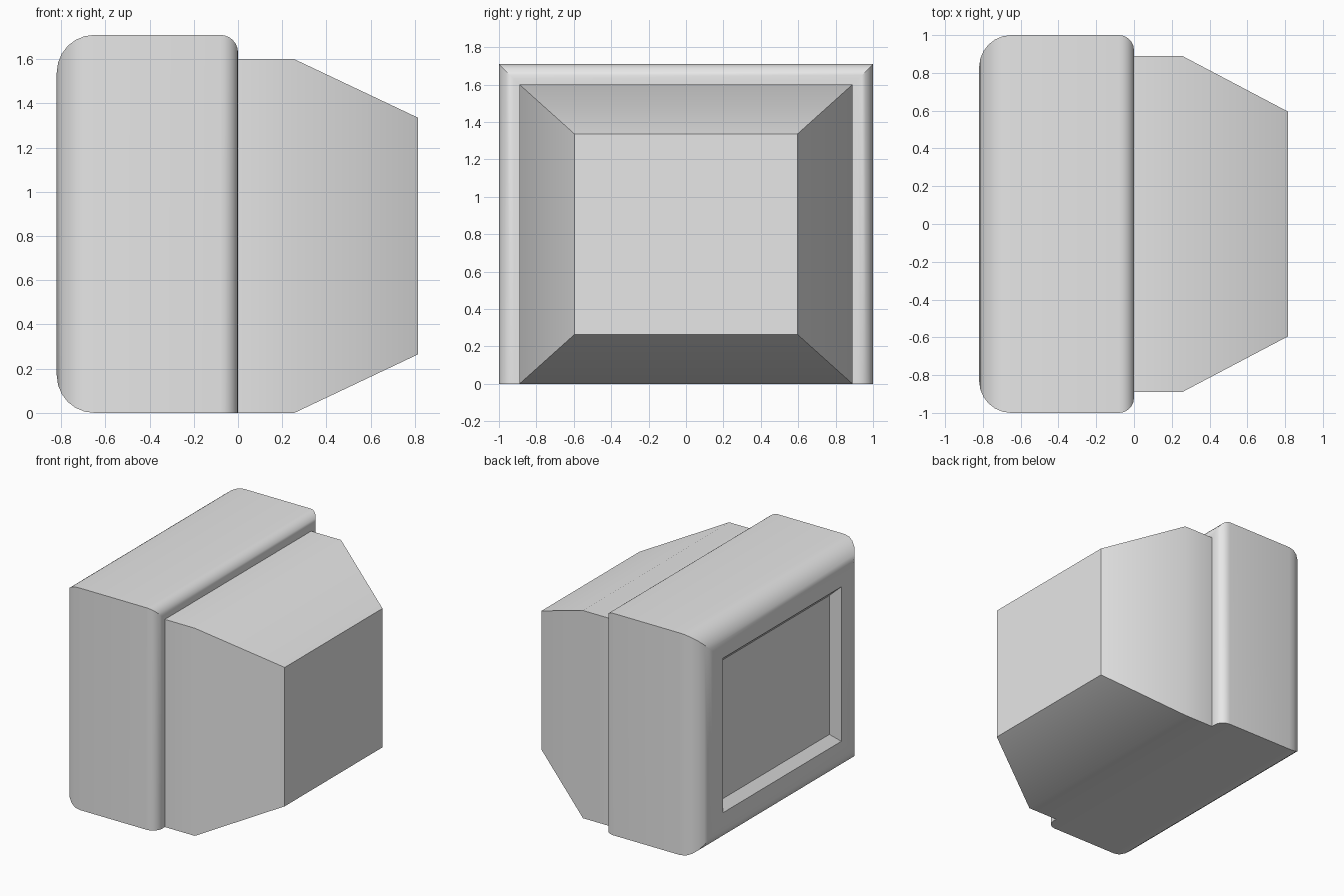
import bpy, bmesh, math

if "Cube" in bpy.data.objects:
    bpy.data.objects.remove(bpy.data.objects["Cube"])

grey = bpy.data.materials.new("plain grey")
grey.diffuse_color = (0.8, 0.8, 0.8, 1)
grey.use_nodes = True
grey.node_tree.nodes["Principled BSDF"].inputs["Base Color"].default_value = grey.diffuse_color

W, H = 1.0, 1.71            # half width and height of the shell
XF, XB = -0.82, 0.0         # front and back of the shell
RF, RB = 0.17, 0.08         # front and back edge radii
STEPS = 6


def loft(name, rings, cap_first=False, cap_last=False):
    """Skin rectangles given as (x, half width, bottom, top)."""
    bm = bmesh.new()
    loops = [[bm.verts.new((x, y, z)) for y, z in ((-w, b), (w, b), (w, t), (-w, t))]
             for x, w, b, t in rings]
    for p, q in zip(loops, loops[1:]):
        for i in range(4):
            j = (i + 1) % 4
            bm.faces.new((p[i], p[j], q[j], q[i]))
    if cap_first:
        bm.faces.new(loops[0][::-1])
    if cap_last:
        bm.faces.new(loops[-1])
    bm.normal_update()
    me = bpy.data.meshes.new(name)
    bm.to_mesh(me)
    bm.free()
    me.materials.append(grey)
    ob = bpy.data.objects.new(name, me)
    bpy.context.collection.objects.link(ob)
    bpy.context.view_layer.objects.active = ob
    ob.select_set(True)
    bpy.ops.object.shade_smooth_by_angle(angle=math.radians(30))
    ob.select_set(False)
    return ob


opening = (XF, 0.72, 0.265, 1.455)
screen_ring = (XF + 0.06, 0.66, 0.325, 1.395)

# Front shell: flat bezel, rounded front edge, smaller rounded back edge
rings = [opening]
for k in range(STEPS + 1):
    a = math.pi / 2 * k / STEPS
    d = RF * (1 - math.sin(a))
    rings.append((XF + RF * (1 - math.cos(a)), W - d, d, H - d))
for k in range(STEPS + 1):
    a = math.pi / 2 * k / STEPS
    d = RB * (1 - math.cos(a))
    rings.append((XB - RB * (1 - math.sin(a)), W - d, 0, H - d))
rings.append((XB, 0.89, 0, 1.6))
loft("front_shell", rings)

# Sunken screen with its sloping surround
loft("screen", [screen_ring, opening], cap_first=True)

# Rear housing tapering to a flat back
loft("rear_housing", [(XB, 0.89, 0, 1.6), (0.255, 0.89, 0, 1.6),
                      (0.815, 0.595, 0.265, 1.335)], cap_last=True)
